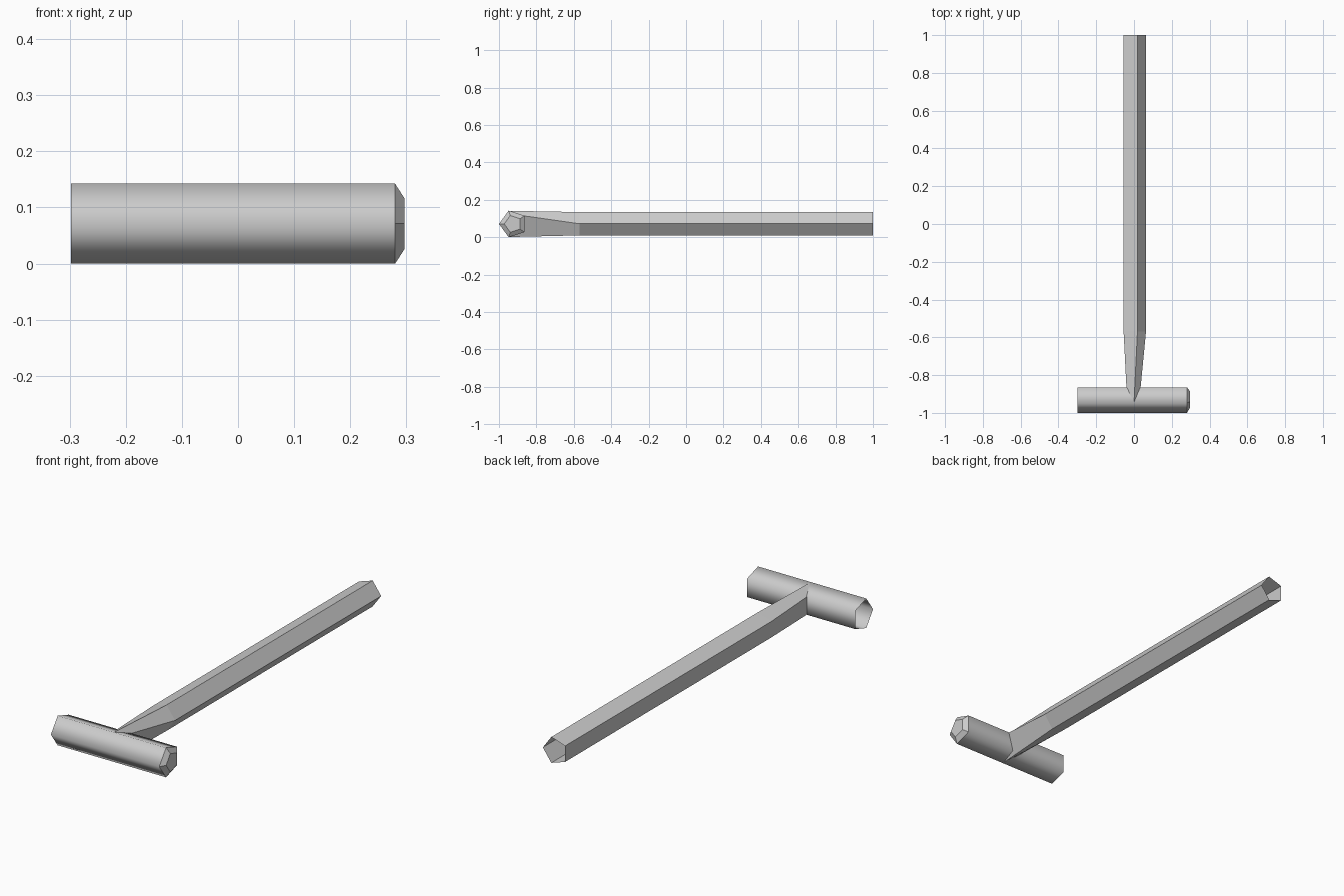
import bpy
from math import cos, sin, radians

if "Cube" in bpy.data.objects:
    bpy.data.objects.remove(bpy.data.objects["Cube"])


def pentagon(radius, start):
    """Five (u, v) corner points, first corner at the start angle."""
    return [(radius * cos(radians(start + 72 * i)), radius * sin(radians(start + 72 * i)))
            for i in range(5)]


def tube(name, rings, cap_end=False):
    """Skin a list of five-point rings into an open tube."""
    verts = [p for ring in rings for p in ring]
    faces = []
    for r in range(len(rings) - 1):
        for i in range(5):
            j = (i + 1) % 5
            faces.append((r * 5 + i, r * 5 + j, r * 5 + 5 + j, r * 5 + 5 + i))
    if cap_end:
        last = (len(rings) - 1) * 5
        faces.append(tuple(range(last, last + 5)))
    mesh = bpy.data.meshes.new(name)
    mesh.from_pydata(verts, [], faces)
    mesh.update()
    obj = bpy.data.objects.new(name, mesh)
    bpy.context.collection.objects.link(obj)
    return obj


HEAD_Y, MID_Z = -0.925, 0.071

# Crosswise head: open at the left, chamfered closed end at the right
head = tube("head", [
    [(x, HEAD_Y + u, MID_Z + v) for u, v in pentagon(r, 180)][::-1]
    for x, r in ((-0.298, 0.075), (0.28, 0.075), (0.297, 0.047))
][::1], cap_end=True)
for p in head.data.polygons:
    p.use_smooth = len(p.vertices) == 4
for e in head.data.edges:
    # crisp rim around the chamfered end
    if all(head.data.vertices[i].co.x > 0.27 for i in e.vertices):
        e.use_edge_sharp = True

# Long handle: open at the back, its neck pinched onto the ridges of the head
section = pentagon(0.0655, 0)
back = [(u - 0.002, 1.0, MID_Z + v + 0.001) for u, v in section]
shoulder = [(x, -0.57, z) for x, y, z in back]
neck = [(0.035, -0.866, 0.114), (0.0, -0.946, 0.141), (-0.04, -0.866, 0.114),
        (-0.04, -0.866, 0.028), (0.0, -0.946, 0.001)]
handle = tube("handle", [back, shoulder, neck])

# Consistent outward normals
import bmesh
for obj in (head, handle):
    bm = bmesh.new()
    bm.from_mesh(obj.data)
    bmesh.ops.recalc_face_normals(bm, faces=bm.faces)
    bm.to_mesh(obj.data)
    bm.free()
